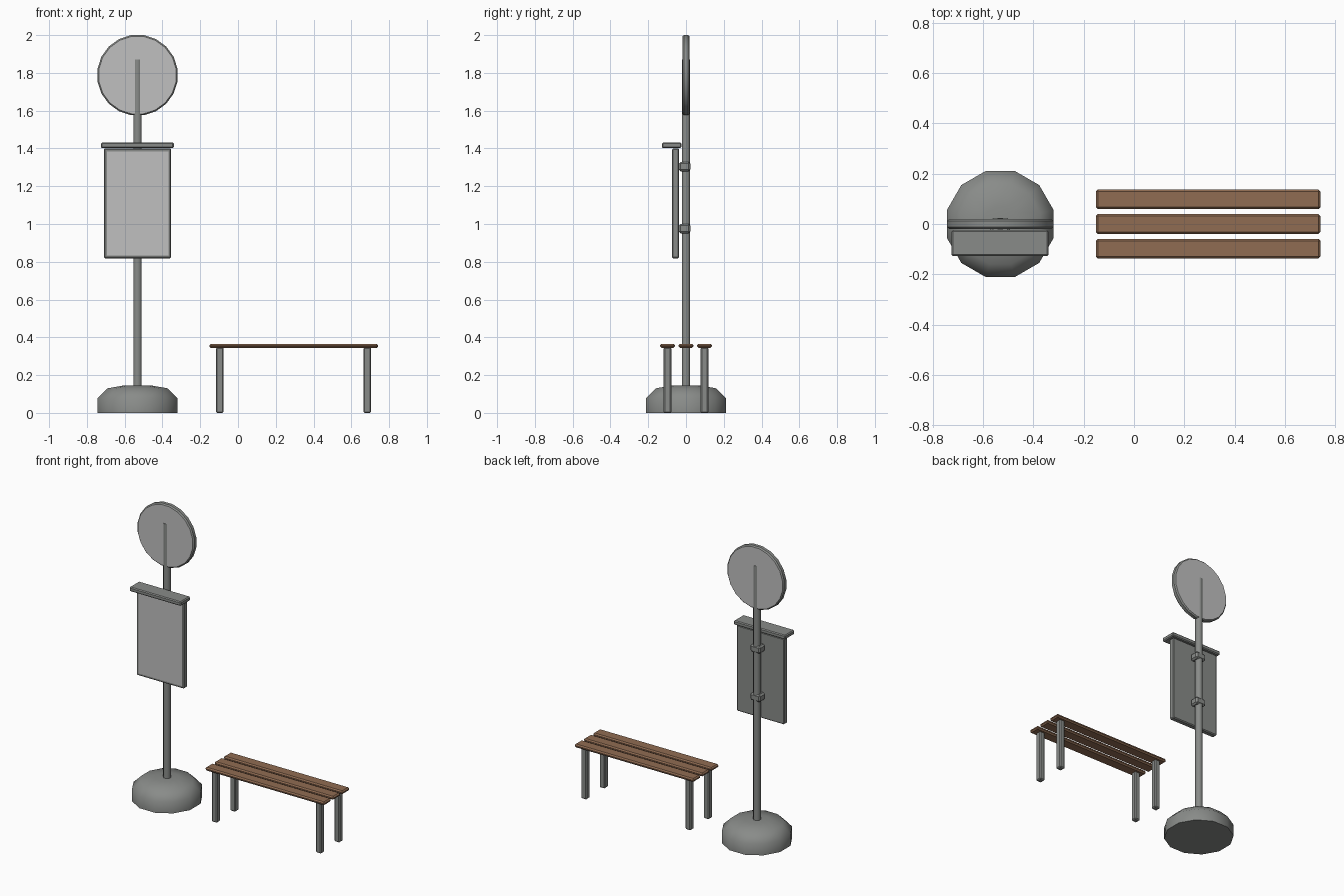
import bpy, bmesh, math
from mathutils import Matrix, Vector

cube = bpy.data.objects.get("Cube")
if cube:
    bpy.data.objects.remove(cube, do_unlink=True)


def material(name, rgb):
    m = bpy.data.materials.new(name)
    m.use_nodes = True
    m.diffuse_color = (*rgb, 1)
    bsdf = next(n for n in m.node_tree.nodes if n.type == 'BSDF_PRINCIPLED')
    bsdf.inputs["Base Color"].default_value = (*rgb, 1)
    return m


METAL = material("grey metal", (0.25, 0.26, 0.25))
PANEL = material("light grey panel", (0.53, 0.53, 0.53))
WOOD = material("brown wood", (0.28, 0.15, 0.085))
POST_X = -0.532


def finish(name, bm, mats, angle=30):
    bmesh.ops.recalc_face_normals(bm, faces=bm.faces)
    mesh = bpy.data.meshes.new(name)
    bm.to_mesh(mesh)
    bm.free()
    for m in mats:
        mesh.materials.append(m)
    ob = bpy.data.objects.new(name, mesh)
    bpy.context.collection.objects.link(ob)
    bpy.ops.object.select_all(action='DESELECT')
    ob.select_set(True)
    bpy.context.view_layer.objects.active = ob
    bpy.ops.object.shade_smooth_by_angle(angle=math.radians(angle))
    return ob


def box_mesh(lo, hi, bevel):
    lo, hi = Vector(lo), Vector(hi)
    bm = bmesh.new()
    bmesh.ops.create_cube(bm, size=1, matrix=Matrix.Translation((lo + hi) / 2)
                          @ Matrix.Diagonal((*(hi - lo), 1)))
    bmesh.ops.bevel(bm, geom=bm.edges[:], offset=bevel, segments=1, affect='EDGES')
    return bm


def box(name, lo, hi, mat, bevel=0.006):
    return finish(name, box_mesh(lo, hi, bevel), [mat])


def lathe(profile, sides, turn):
    """Closed solid of revolution about z from (radius, height) pairs."""
    bm = bmesh.new()
    rings = []
    for r, z in profile:
        angles = [math.tau * (i + turn) / sides for i in range(sides)]
        rings.append([bm.verts.new((r * math.cos(a), r * math.sin(a), z)) for a in angles])
    for a, b in zip(rings, rings[1:]):
        for i in range(sides):
            j = (i + 1) % sides
            bm.faces.new((a[i], a[j], b[j], b[i]))
    bm.faces.new(rings[0])
    bm.faces.new(rings[-1])
    return bm


# Rounded heavy base
bm = lathe([(0.219, 0), (0.219, 0.078), (0.165, 0.13), (0.07, 0.146)], 12, 0.5)
bm.transform(Matrix.Translation((POST_X, 0, 0)))
finish("sign_base", bm, [METAL], 60)

# Post
bm = lathe([(0.024, 0.1), (0.024, 1.87)], 8, 0.5)
bm.transform(Matrix.Translation((POST_X, 0, 0)))
finish("sign_post", bm, [METAL], 50)

# Round sign with light faces and a metal rim
bm = lathe([(0.207, -0.019), (0.2147, -0.011), (0.2147, 0.011), (0.207, 0.019)], 20, 0.5)
bm.transform(Matrix.Translation((POST_X, 0, 1.788)) @ Matrix.Rotation(math.pi / 2, 4, 'X'))
bm.normal_update()
for f in bm.faces:
    f.material_index = int(abs(f.normal.y) > 0.9)
finish("round_sign", bm, [METAL, PANEL])

# Notice board with a light panel inside its frame
bm = box_mesh((-0.71, -0.074, 0.818), (-0.354, -0.036, 1.4), 0.006)
bm.normal_update()
front = min(bm.faces, key=lambda f: f.calc_center_median().y)
bmesh.ops.inset_region(bm, faces=[front], thickness=0.013)
front.material_index = 1
finish("notice_board", bm, [METAL, PANEL])
box("board_roof", (-0.726, -0.128, 1.402), (-0.34, -0.024, 1.431), METAL)

# Clamps holding the board to the post
for label, z in (("lower", 0.976), ("upper", 1.304)):
    box(label + "_clamp", (POST_X - 0.038, -0.038, z - 0.025),
        (POST_X + 0.038, 0.024, z + 0.025), METAL, 0.01)

# Bench seat slats
for label, y in (("front", -0.098), ("middle", 0), ("back", 0.098)):
    box(label + "_slat", (-0.152, y - 0.039, 0.343), (0.742, y + 0.039, 0.366), WOOD, 0.008)

# Bench legs
for end, x in (("right", -0.096), ("left", 0.685)):
    for side, y in (("front", -0.098), ("back", 0.098)):
        box(f"{side}_{end}_leg", (x - 0.02, y - 0.02, 0), (x + 0.02, y + 0.02, 0.347), METAL)
